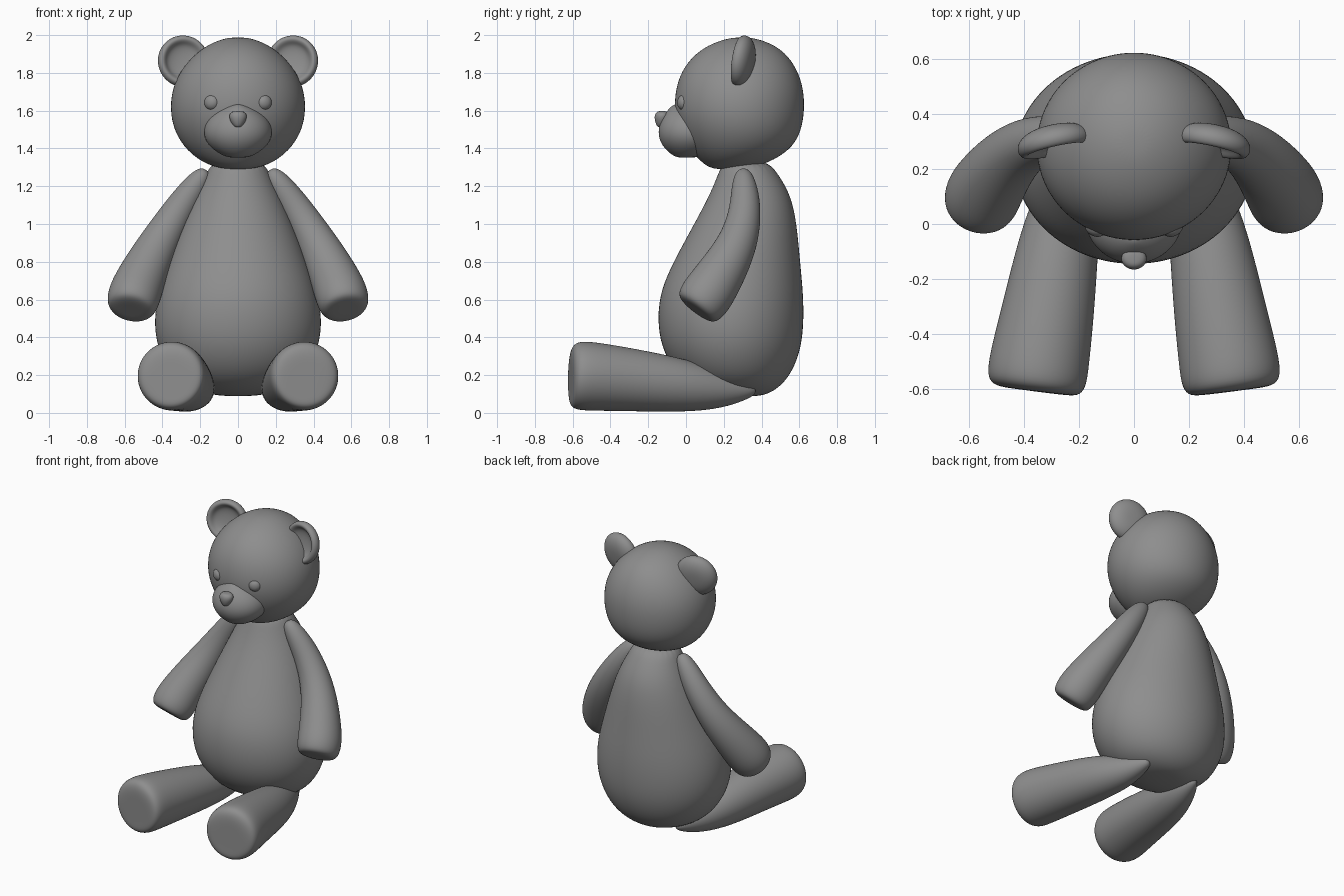
import bpy, bmesh
from math import sin, cos, tau
from mathutils import Vector, Matrix

SEG = 24
FAT = 1.016  # makes up for the slight shrink of subdivision

# Dark grey plush
plush = bpy.data.materials.new("dark_grey")
plush.diffuse_color = (0.27, 0.27, 0.27, 1)


def loft(name, rings, mirror=False, matrix=None):
    """Skin rings of (centre, u vector, v vector) into a smooth closed skin."""
    bm = bmesh.new()
    loops = []
    for c, u, v in rings:
        loops.append([bm.verts.new(c + FAT * (u * cos(tau * i / SEG) + v * sin(tau * i / SEG)))
                      for i in range(SEG)])
    for a, b in zip(loops, loops[1:]):
        for i in range(SEG):
            j = (i + 1) % SEG
            bm.faces.new((a[i], a[j], b[j], b[i]))
    bm.faces.new(loops[0])
    bm.faces.new(loops[-1])
    if matrix:
        bm.transform(matrix)
    bmesh.ops.recalc_face_normals(bm, faces=bm.faces)
    for f in bm.faces:
        f.smooth = True
    me = bpy.data.meshes.new(name)
    bm.to_mesh(me)
    bm.free()
    me.materials.append(plush)
    ob = bpy.data.objects.new(name, me)
    bpy.context.collection.objects.link(ob)
    if mirror:
        ob.modifiers.new("Mirror", 'MIRROR').use_mirror_merge = False
    sub = ob.modifiers.new("Smooth", 'SUBSURF')
    sub.levels = sub.render_levels = 2
    return ob


def stack(name, rows, **kw):
    """Horizontal oval rings: (z, half width, front y, back y)."""
    return loft(name, [(Vector((0, (f + b) / 2, z)), Vector((w, 0, 0)),
                        Vector((0, (b - f) / 2, 0))) for z, w, f, b in rows], **kw)


def limb(name, pts):
    """Round tube along (x, y, z, radius), flat at the far end, mirrored."""
    p = [Vector(q[:3]) for q in pts]
    rings = []
    for i, q in enumerate(pts):
        t = (p[min(i + 1, len(p) - 1)] - p[max(i - 1, 0)]).normalized()
        u = t.cross(Vector((0, 0.3, 1)) if abs(t.z) < 0.6 else Vector((0, 1, 0))).normalized()
        rings.append((p[i], u * q[3], t.cross(u) * q[3]))
    c, u, v = rings[-1]
    rings.append((c, u * 0.4, v * 0.4))
    return loft(name, rings, mirror=True)


# Pear-shaped body
stack("body", [
    (0.088, 0.05, 0.27, 0.37), (0.098, 0.16, 0.14, 0.43), (0.14, 0.275, 0.035, 0.50),
    (0.22, 0.362, -0.06, 0.563), (0.35, 0.428, -0.13, 0.61), (0.50, 0.443, -0.15, 0.622),
    (0.65, 0.417, -0.132, 0.617), (0.80, 0.365, -0.065, 0.602), (1.00, 0.29, 0.045, 0.585),
    (1.15, 0.225, 0.125, 0.555), (1.26, 0.17, 0.17, 0.49), (1.34, 0.13, 0.20, 0.43)])

# Head
stack("head", [
    (1.290, 0.04, 0.17, 0.28), (1.299, 0.12, 0.12, 0.36), (1.34, 0.21, 0.07, 0.47),
    (1.41, 0.287, 0.01, 0.567), (1.50, 0.338, -0.035, 0.61), (1.60, 0.357, -0.06, 0.625),
    (1.70, 0.349, -0.055, 0.622), (1.79, 0.315, -0.03, 0.598), (1.87, 0.257, 0.02, 0.555),
    (1.935, 0.182, 0.095, 0.49), (1.975, 0.10, 0.19, 0.40), (1.988, 0.035, 0.26, 0.33)])

# Muzzle and nose
stack("muzzle", [
    (1.351, 0.03, -0.03, 0.03), (1.358, 0.075, -0.065, 0.09), (1.40, 0.14, -0.115, 0.16),
    (1.45, 0.176, -0.142, 0.20), (1.50, 0.181, -0.146, 0.20), (1.55, 0.163, -0.132, 0.18),
    (1.595, 0.12, -0.104, 0.15), (1.625, 0.065, -0.075, 0.11), (1.637, 0.02, -0.055, 0.06)])
stack("nose", [
    (1.512, 0.01, -0.145, -0.12), (1.518, 0.025, -0.155, -0.10), (1.55, 0.043, -0.166, -0.09),
    (1.577, 0.048, -0.166, -0.085), (1.594, 0.035, -0.155, -0.095), (1.598, 0.012, -0.14, -0.11)])

# Eyes
turn = Vector((0.45, -1, 0)).to_track_quat('Z', 'Y').to_matrix().to_4x4()
stack("eyes", [(z, r, -r, r) for z, r in (
    (-0.036, 0.012), (-0.025, 0.034), (0, 0.046), (0.025, 0.034), (0.036, 0.012))],
    mirror=True, matrix=Matrix.Translation((0.138, -0.01, 1.643)) @ turn)

# Cupped ears: dished discs facing forward
turn = Vector((-0.22, -1, 0.15)).to_track_quat('Z', 'Y').to_matrix().to_4x4()
stack("ears", [(z, r, -r, r) for z, r in (
    (-0.054, 0.03), (-0.048, 0.08), (-0.027, 0.122), (0.005, 0.141), (0.034, 0.132),
    (0.042, 0.115), (0.030, 0.099), (0.008, 0.083), (-0.002, 0.03))],
    mirror=True, matrix=Matrix.Translation((0.291, 0.305, 1.86)) @ turn)

# Arms with flat paws
limb("arms", [
    (0.165, 0.30, 1.284, 0.02), (0.185, 0.303, 1.262, 0.048), (0.235, 0.31, 1.19, 0.069),
    (0.31, 0.315, 1.08, 0.083), (0.395, 0.29, 0.94, 0.099), (0.467, 0.23, 0.81, 0.117),
    (0.53, 0.145, 0.675, 0.135), (0.553, 0.10, 0.61, 0.139), (0.567, 0.065, 0.562, 0.128),
    (0.571, 0.052, 0.545, 0.10)])

# Legs with flat feet
limb("legs", [
    (0.185, 0.37, 0.12, 0.015), (0.19, 0.34, 0.12, 0.042), (0.215, 0.20, 0.118, 0.095),
    (0.264, 0.0, 0.143, 0.14), (0.31, -0.30, 0.176, 0.166), (0.342, -0.48, 0.192, 0.18),
    (0.354, -0.56, 0.197, 0.182), (0.36, -0.602, 0.20, 0.166), (0.361, -0.61, 0.20, 0.12)])
